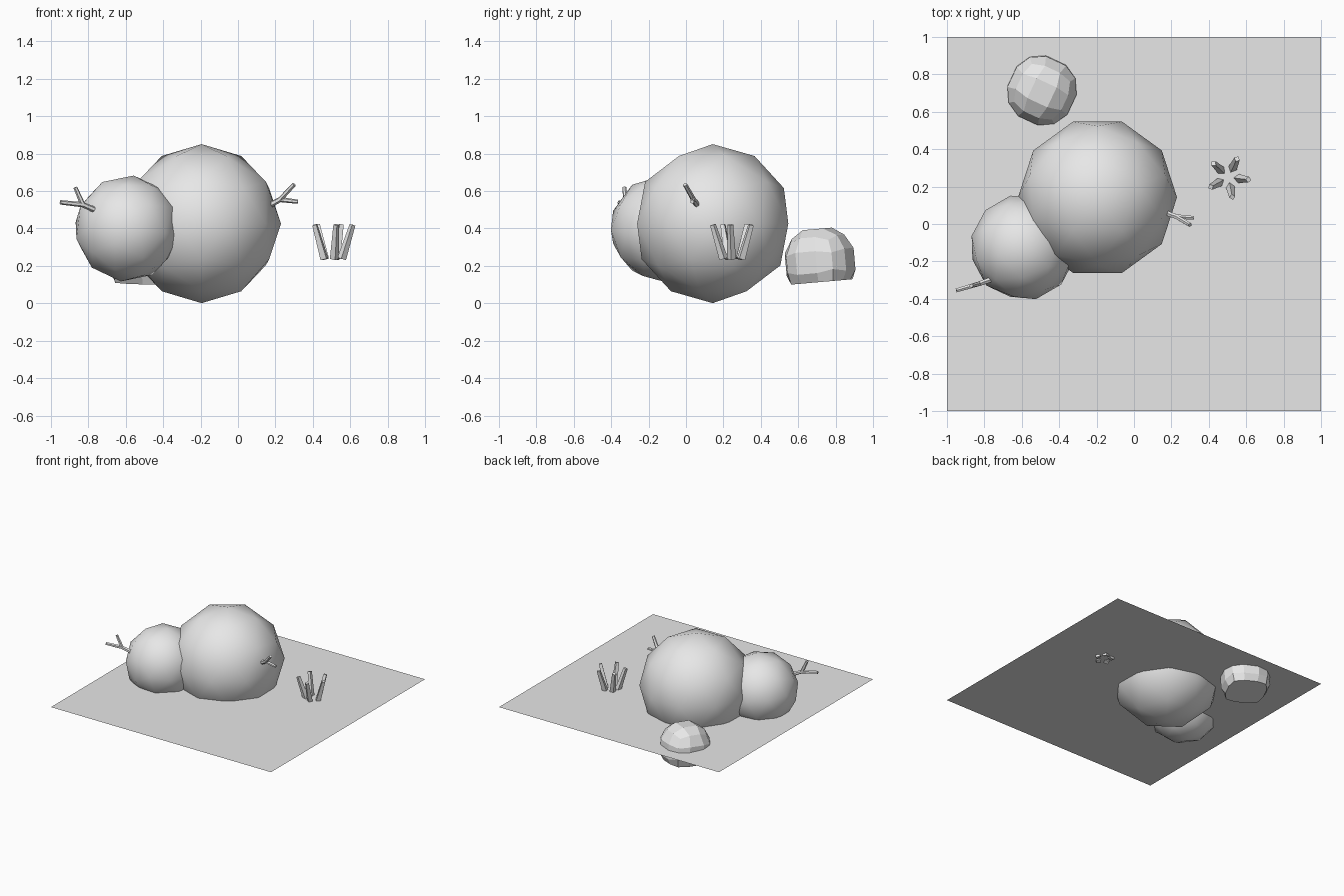
import bpy, bmesh, math
from mathutils import Vector, Matrix

cube = bpy.data.objects.get("Cube")
if cube:
    bpy.data.objects.remove(cube, do_unlink=True)

grey = bpy.data.materials.new("plain grey")
grey.use_nodes = True
colour = (0.8, 0.8, 0.8, 1)
grey.diffuse_color = colour
grey.node_tree.nodes["Principled BSDF"].inputs["Base Color"].default_value = colour


def add_part(name, bm, smooth=False):
    mesh = bpy.data.meshes.new(name)
    for face in bm.faces:
        face.smooth = smooth
    bm.to_mesh(mesh)
    bm.free()
    mesh.materials.append(grey)
    obj = bpy.data.objects.new(name, mesh)
    bpy.context.collection.objects.link(obj)
    return obj


def snowball(name, radius, centre, turn):
    bm = bmesh.new()
    bmesh.ops.create_icosphere(bm, subdivisions=2, radius=radius)
    obj = add_part(name, bm, smooth=True)
    obj.matrix_world = Matrix.Translation(centre) @ turn


def rod(bm, start, end, r1, r2, sides):
    # Tapered straight piece between two points
    a, b = Vector(start), Vector(end)
    axis = b - a
    place = Matrix.Translation((a + b) / 2) @ axis.to_track_quat('Z', 'Y').to_matrix().to_4x4()
    bmesh.ops.create_cone(bm, cap_ends=True, segments=sides, radius1=r1,
                          radius2=r2, depth=axis.length, matrix=place)


def rot(degrees, axis):
    return Matrix.Rotation(math.radians(degrees), 4, axis)


# Ground sheet
GROUND = 0.25
bm = bmesh.new()
bmesh.ops.create_grid(bm, x_segments=1, y_segments=1, size=1,
                      matrix=Matrix.Translation((0, 0, GROUND)))
add_part("ground_sheet", bm)

# Two balls, sunk into the ground
snowball("large_ball", 0.425, (-0.195, 0.143, 0.426), rot(90, 'Z'))
snowball("small_ball", 0.285, (-0.592, -0.125, 0.40),
         rot(7, 'Y') @ rot(14, 'Z') @ rot(90, 'X'))

# Forked sticks: root, fork, then two tips
sticks = {
    "left_stick": [(0.17, 0.06, 0.525), (0.225, 0.04, 0.555),
                   (0.30, -0.005, 0.635), (0.32, 0.033, 0.543)],
    "right_stick": [(-0.76, -0.295, 0.497), (-0.83, -0.32, 0.527),
                    (-0.95, -0.355, 0.54), (-0.87, -0.33, 0.62)],
}
for name, (root, fork, tip_a, tip_b) in sticks.items():
    bm = bmesh.new()
    rod(bm, root, fork, 0.016, 0.014, 6)
    rod(bm, fork, tip_a, 0.014, 0.012, 6)
    rod(bm, fork, tip_b, 0.014, 0.011, 6)
    add_part(name, bm)

# Grass tuft: five blades leaning outward
bm = bmesh.new()
for i in range(5):
    angle = math.radians(-7 + 72 * i)
    out = Vector((math.cos(angle), math.sin(angle), 0))
    middle = Vector((0.505, 0.25, 0))
    rod(bm, middle + out * 0.05 + Vector((0, 0, 0.238)),
        middle + out * 0.108 + Vector((0, 0, 0.42)), 0.024, 0.016, 4)
add_part("grass_tuft", bm)

# Faceted rock: a rounded, gridded cube with a flat tilted base
bm = bmesh.new()
bmesh.ops.create_cube(bm, size=2)
bmesh.ops.subdivide_edges(bm, edges=bm.edges[:], cuts=2, use_grid_fill=True)
for v in bm.verts:
    v.co = v.co.normalized() * 0.195
    if v.co.z < -0.09:
        v.co.x *= 1.1
        v.co.y *= 1.1
        v.co.z = -0.108
rock = add_part("rock", bm)
rock.matrix_world = Matrix.Translation((-0.492, 0.717, 0.222)) @ rot(5, 'X') @ rot(-25, 'Z')
